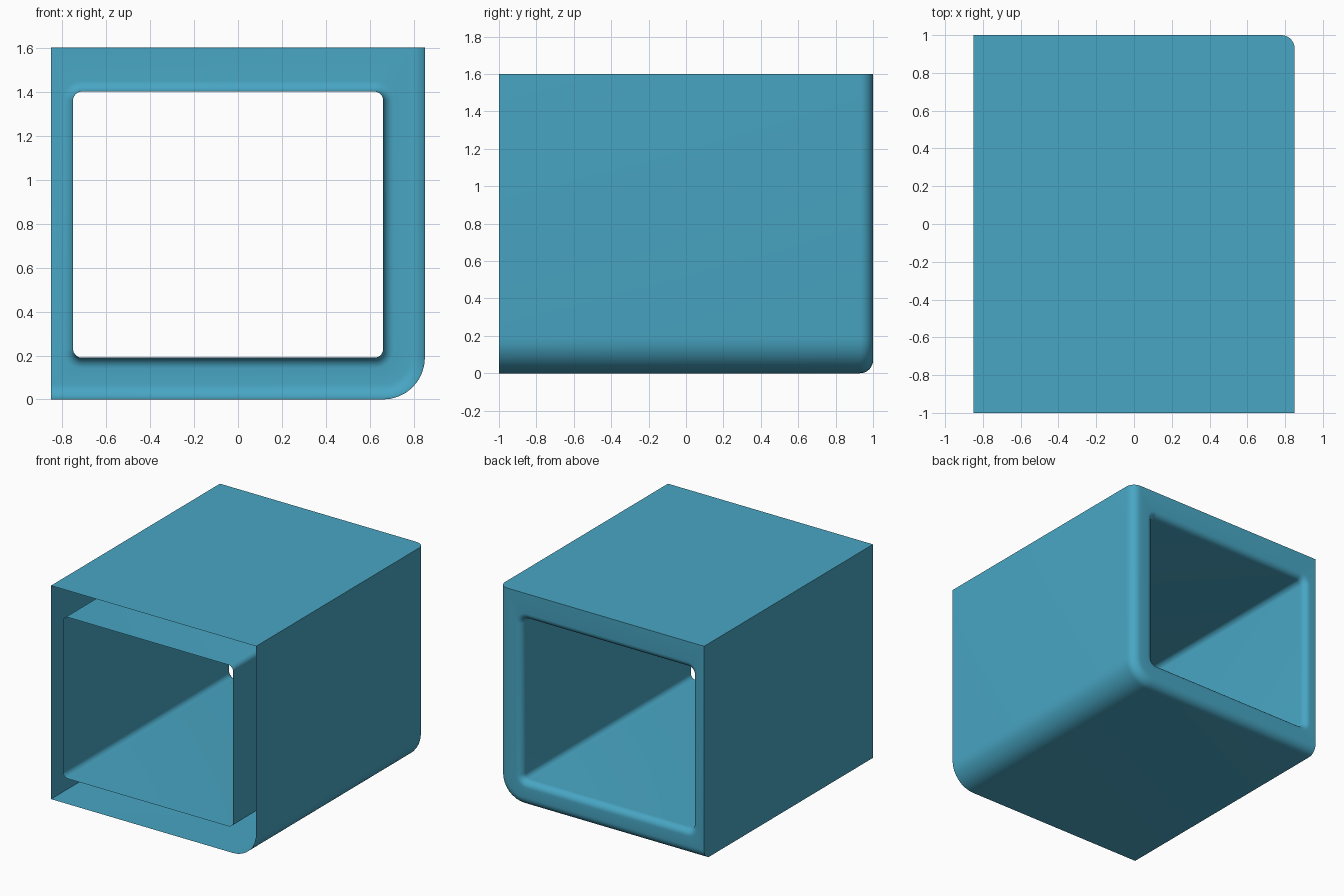
import bpy, bmesh, math

if "Cube" in bpy.data.objects:
    bpy.data.objects.remove(bpy.data.objects["Cube"])

N = 8          # segments per rounded corner
R_BACK = 0.07  # rounding of the right and bottom back edges
R_HOLE = 0.05  # rounding around the back opening


def loop(bm, y, x0, x1, z0, z1, radii):
    """Rounded rectangle in XZ; radii for corners BR, TR, TL, BL."""
    verts = []
    corners = [(x1, z0, -1, 1, -90), (x1, z1, -1, -1, 0),
               (x0, z1, 1, -1, 90), (x0, z0, 1, 1, 180)]
    for (cx, cz, sx, sz, start), r in zip(corners, radii):
        for i in range(N + 1):
            a = math.radians(start + 90 * i / N)
            verts.append(bm.verts.new((cx + sx * r + r * math.cos(a), y,
                                       cz + sz * r + r * math.sin(a))))
    return verts


def outer(bm, y, d):
    return loop(bm, y, -0.85, 0.85 - d, d, 1.6, (0.19 - d, 0, 0, 0))


def inner(bm, y, g):
    return loop(bm, y, -0.75 - g, 0.66 + g, 0.19 - g, 1.4 + g, (0.04 + g,) * 4)


bm = bmesh.new()
angles = [math.pi / 2 * i / N for i in range(N + 1)]

# outer sleeve, open at the front, rounding into the back wall
loops = [outer(bm, -1, 0)]
loops += [outer(bm, 1 - R_BACK * (1 - math.sin(a)), R_BACK * (1 - math.cos(a))) for a in angles]
# back wall rounding into the inner tube, which runs to the front
loops += [inner(bm, 1 - R_HOLE * (1 - math.cos(a)), R_HOLE * (1 - math.sin(a))) for a in angles]
loops.append(inner(bm, -1, 0))

for a, b in zip(loops, loops[1:]):
    for i in range(len(a)):
        j = (i + 1) % len(a)
        bm.faces.new((a[i], a[j], b[j], b[i]))
bmesh.ops.remove_doubles(bm, verts=bm.verts[:], dist=1e-5)
bmesh.ops.recalc_face_normals(bm, faces=bm.faces[:])
# outer walls should face outward
top = max(bm.faces, key=lambda f: f.calc_center_median().z)
if top.normal.z < 0:
    bmesh.ops.reverse_faces(bm, faces=bm.faces[:])

mesh = bpy.data.meshes.new("hollow_housing")
bm.to_mesh(mesh)
bm.free()
obj = bpy.data.objects.new("hollow_housing", mesh)
bpy.context.collection.objects.link(obj)

mat = bpy.data.materials.new("teal blue")
mat.diffuse_color = (0.065, 0.38, 0.55, 1)
mat.use_nodes = True
mat.node_tree.nodes["Principled BSDF"].inputs["Base Color"].default_value = mat.diffuse_color
mesh.materials.append(mat)

bpy.context.view_layer.objects.active = obj
obj.select_set(True)
bpy.ops.object.shade_smooth_by_angle(angle=math.radians(35))
